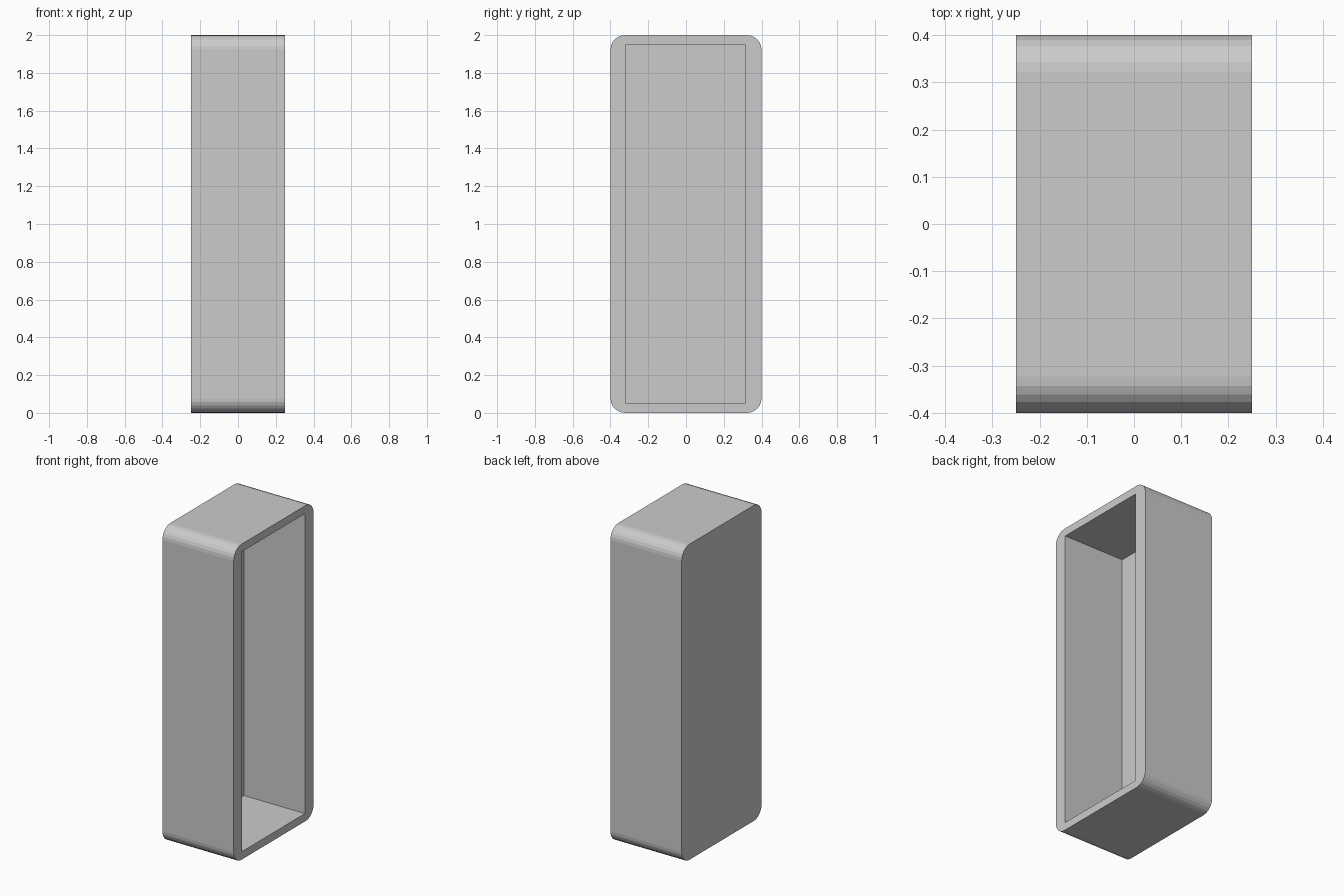
import bpy, bmesh
from math import sin, cos, pi

if "Cube" in bpy.data.objects:
    bpy.data.objects.remove(bpy.data.objects["Cube"])

HX, HY, TOP = 0.25, 0.40, 2.0      # half depth, half width, height
R, SEG = 0.077, 6                  # corner radius and facets per corner
FLOOR_X = -0.177                   # inner back panel

# Rounded outer profile in the y-z plane, counter-clockwise
outer = []
for i, (cy, cz) in enumerate([(HY - R, TOP - R), (R - HY, TOP - R),
                              (R - HY, R), (HY - R, R)]):
    for k in range(SEG + 1):
        a = (i + k / SEG) * pi / 2
        outer.append((cy + R * cos(a), cz + R * sin(a)))

# Square-cornered cavity profile, same corner order
inner = [(0.313, 1.95), (-0.317, 1.95), (-0.317, 0.05), (0.313, 0.05)]

bm = bmesh.new()


def ring(profile, x):
    return [bm.verts.new((x, y, z)) for y, z in profile]


def bridge(a, b):
    n = len(a)
    for i in range(n):
        j = (i + 1) % n
        bm.faces.new((a[i], a[j], b[j], b[i]))


# Outer shell and closed back
back, front = ring(outer, -HX), ring(outer, HX)
bridge(back, front)
bm.faces.new(back)

# Cavity walls and inner back panel
mouth, floor = ring(inner, HX), ring(inner, FLOOR_X)
bridge(mouth, floor)
bm.faces.new(floor)

# Front rim: corner fans joined by straight strips
n = SEG + 1
for i in range(4):
    for k in range(SEG):
        bm.faces.new((front[i * n + k], front[i * n + k + 1], mouth[i]))
    j = (i + 1) % 4
    bm.faces.new((front[i * n + SEG], front[j * n], mouth[j], mouth[i]))

bmesh.ops.recalc_face_normals(bm, faces=bm.faces)
mesh = bpy.data.meshes.new("open_case")
bm.to_mesh(mesh)
bm.free()
bpy.context.collection.objects.link(bpy.data.objects.new("open_case", mesh))
